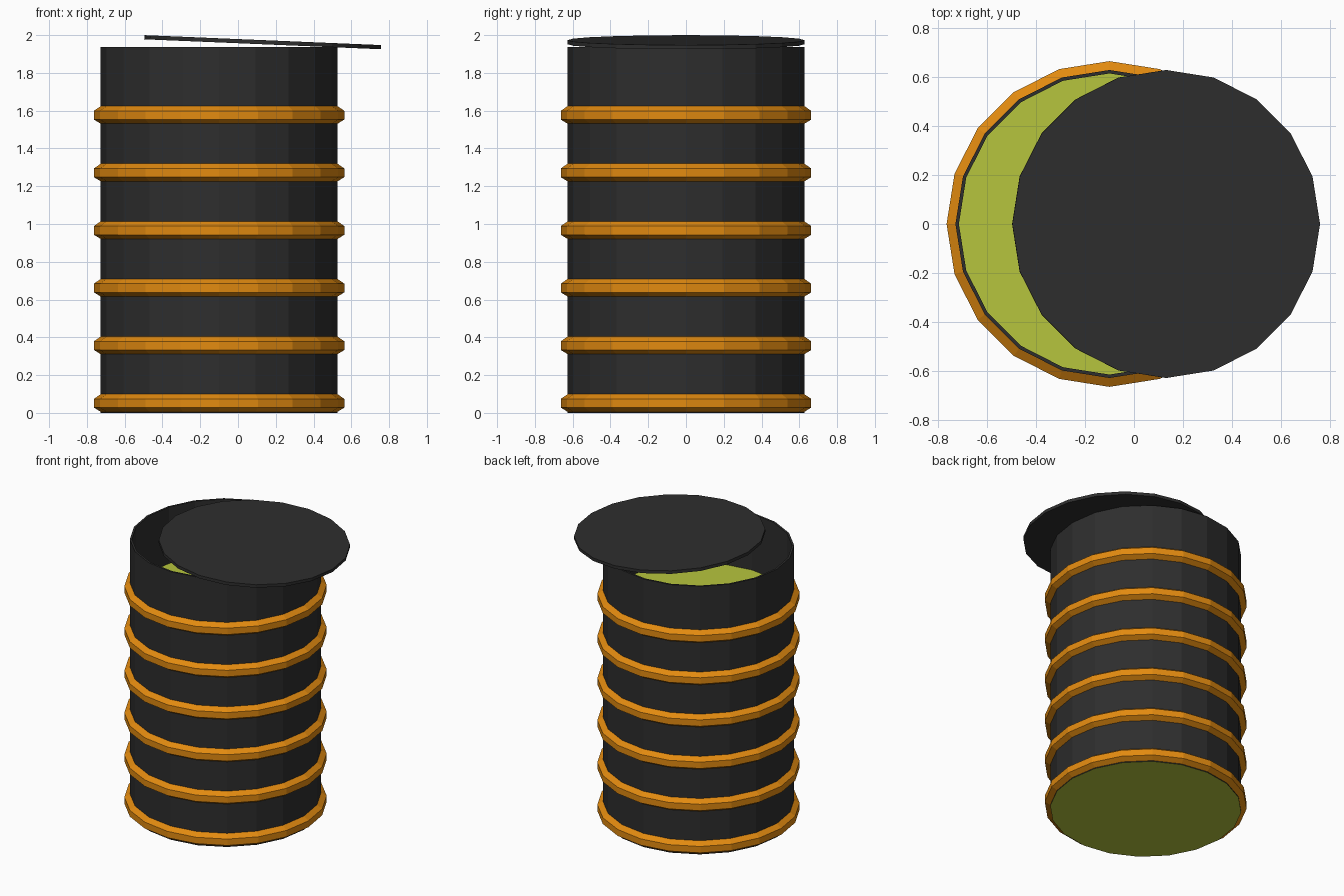
import bpy, bmesh, math

if "Cube" in bpy.data.objects:
    bpy.data.objects.remove(bpy.data.objects["Cube"])

SIDES = 20
CX = -0.10          # barrel axis in x
R, R_IN = 0.627, 0.613
TOP, LEVEL = 1.938, 1.53


def material(name, rgb):
    m = bpy.data.materials.new(name)
    m.diffuse_color = (*rgb, 1.0)
    m.use_nodes = True
    m.node_tree.nodes["Principled BSDF"].inputs["Base Color"].default_value = m.diffuse_color
    return m


BLACK = material("charcoal", (0.027, 0.027, 0.027))
ORANGE = material("orange", (0.76, 0.255, 0.005))
GREEN = material("slime green", (0.47, 0.56, 0.047))


def lathe(name, profile, mat, loc):
    """Revolve (radius, z) points, listed so the faces point outwards; radius 0 closes a cap."""
    bm = bmesh.new()
    loops = []
    for r, z in profile:
        if r == 0:
            loops.append([bm.verts.new((0, 0, z))] * SIDES)
        else:
            angles = [2 * math.pi * i / SIDES for i in range(SIDES)]
            loops.append([bm.verts.new((r * math.cos(a), r * math.sin(a), z)) for a in angles])
    for lo, hi in zip(loops, loops[1:]):
        for i in range(SIDES):
            j = (i + 1) % SIDES
            corners = list(dict.fromkeys((lo[i], lo[j], hi[j], hi[i])))
            bm.faces.new(corners)
    # merge the cap fans into single flat faces
    bmesh.ops.dissolve_verts(bm, verts=[v for v in bm.verts if v.co.xy.length < 1e-6])
    me = bpy.data.meshes.new(name)
    bm.to_mesh(me)
    bm.free()
    me.materials.append(mat)
    ob = bpy.data.objects.new(name, me)
    ob.location = loc
    bpy.context.collection.objects.link(ob)
    return ob


# Barrel wall: outside, thin rim, inside down to the liquid
lathe("barrel_wall", [(R, 0), (R, TOP), (R_IN, TOP), (R_IN, LEVEL)], BLACK, (CX, 0, 0))

# Liquid surface inside and matching underside
lathe("liquid_surface", [(R_IN, LEVEL), (0, LEVEL)], GREEN, (CX, 0, 0))
lathe("barrel_base", [(0, 0), (R, 0)], GREEN, (CX, 0, 0))

# Six raised hoops with chamfered edges
for k in range(6):
    lathe(f"hoop_{k + 1}", [(R, 0), (0.663, 0.022), (0.663, 0.068), (R, 0.093)],
          ORANGE, (CX, 0, 0.006 + 0.305 * k))

# Lid slid to the right and resting tilted on the rim
T = 0.022
lid = lathe("lid", [(0, -T), (R, -T), (R, 0), (0, 0)], BLACK, (0.131, 0, 1.9735))
lid.rotation_euler.y = math.radians(2.4)
